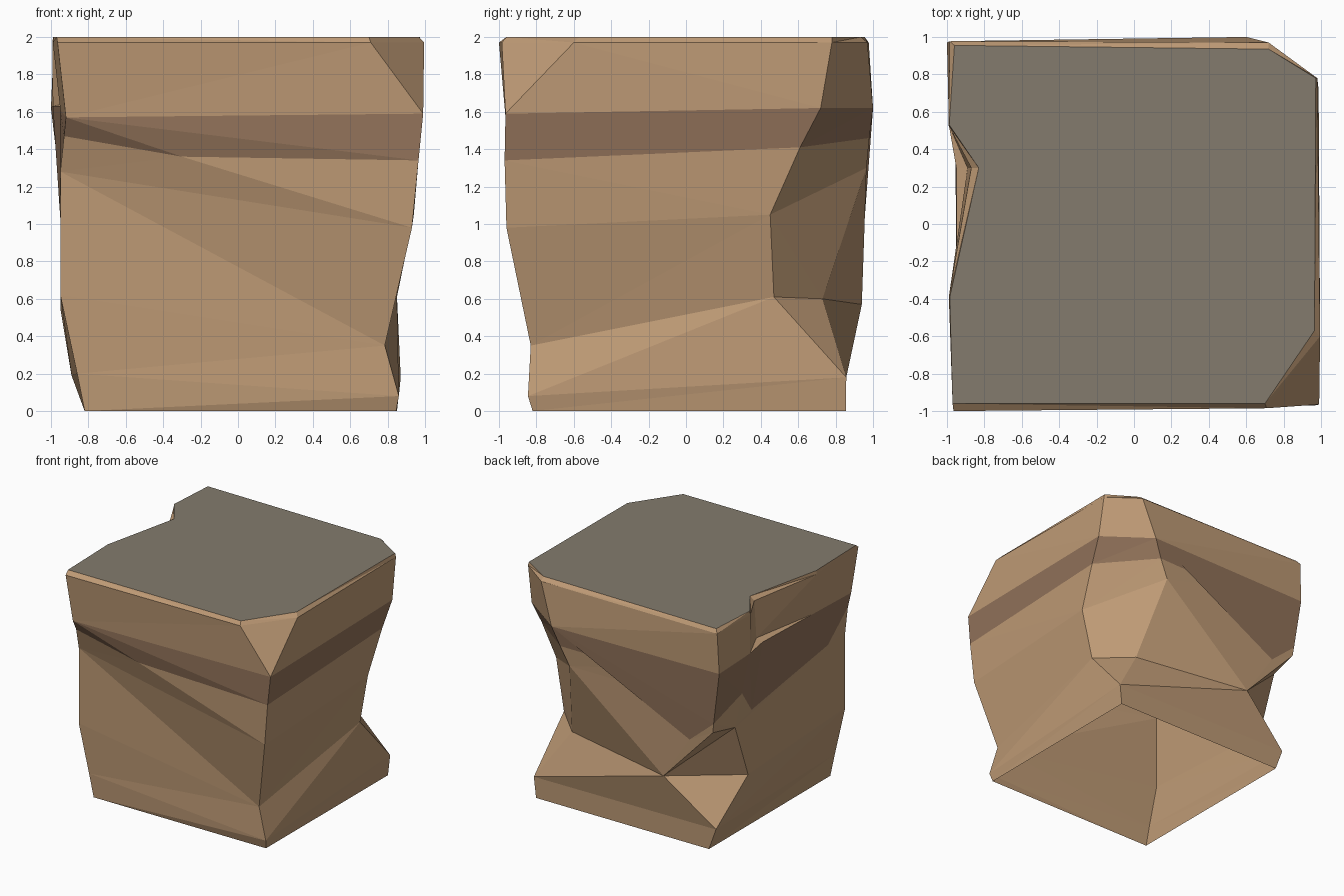
import bpy, bmesh, math

if "Cube" in bpy.data.objects:
    bpy.data.objects.remove(bpy.data.objects["Cube"])


def material(name, rgb):
    """Flat colour given as 0-255 sRGB, stored as linear."""
    m = bpy.data.materials.new(name)
    lin = [((c / 255 + 0.055) / 1.055) ** 2.4 for c in rgb]
    m.diffuse_color = (*lin, 1)
    m.use_nodes = True
    m.node_tree.nodes["Principled BSDF"].inputs["Base Color"].default_value = m.diffuse_color
    return m


sand, band, grey = 0, 1, 2
materials = [material("sand rock", (190, 154, 117)),
             material("brown stratum", (146, 115, 90)),
             material("grey plateau", (131, 123, 109))]

# Outlines of the rock, from the ground up, each anticlockwise from the front left
base = [(-.82, -.82, 0), (.845, -.82, 0), (.85, .855, 0), (-.82, .855, 0)]
foot = [(-.86, -.827, .2), (.86, -.845, .08), (.87, .857, .18), (-.89, .857, .19)]
# back corners broken away
waist = [(-.95, -.84, .62), (.785, -.83, .35), (.85, .47, .61), (.59, .73, .6),
         (-.44, .94, .57), (-.95, .5, .55)]
drip = (-.7, .95, .96)
shoulder = [(-.95, -.84, 1.28), (.93, -.96, .98), (.94, .45, 1.05), (.45, .965, 1.3),
            drip, (-.925, .95, 1.08), (-.95, .68, 1.03)]
# ragged lower edge of the stratum
stratum_low = [(-.93, -.905, 1.47), (-.3, -.94, 1.36), (.965, -.97, 1.34),
               (.967, .61, 1.41), (.53, .98, 1.46), (-.17, .97, 1.45),
               (-.19, .962, 1.3), drip, (-.935, .955, 1.16), (-.962, .6, 1.3),
               (-.955, .46, 1.1), (-.952, 0, 1.17), (-.95, -.6, 1.26)]
stratum_top = [(-.92, -.965, 1.57), (.99, -.965, 1.59), (.987, .72, 1.62),
               (.6, 1, 1.62), (-1, .97, 1.62), (-.99, .53, 1.63),
               (-.95, .3, 1.63), (-.95, -.39, 1.61)]
# same outline with the notch in the left side cut deeper
notch_floor = list(stratum_top)
notch_floor[6] = (-.89, .3, 1.65)
rim = [(-.965, -1, 1.97), (.71, -.985, 1.97), (.995, -.6, 1.97), (.98, .78, 1.97),
       (.72, .97, 1.97), (-.985, .977, 1.97), (-.993, .53, 1.97),
       (-.87, .3, 1.97), (-.99, -.39, 1.97)]
plateau = [(-.97, -.96, 2), (.7, -.96, 2), (.965, -.57, 2), (.972, .78, 2),
           (.72, .935, 2), (-.96, .955, 2), (-.988, .53, 2),
           (-.83, .3, 2), (-.985, -.39, 2)]

bm = bmesh.new()
verts = {}


def vert(p):
    if p not in verts:
        verts[p] = bm.verts.new(p)
    return verts[p]


def angle(p):
    start = math.radians(-145)
    return (math.atan2(p[1], p[0]) - start) % math.tau


def stitch(low, high, mat):
    """Wall between two outlines of any point count, matched by angle."""
    a = [(angle(p), p) for p in low] + [(angle(low[0]) + math.tau, low[0])]
    b = [(angle(p), p) for p in high] + [(angle(high[0]) + math.tau, high[0])]
    i = j = 0
    while i < len(low) or j < len(high):
        step_low = j == len(high) or (i < len(low) and a[i + 1][0] <= b[j + 1][0])
        if step_low:
            tri = (a[i][1], a[i + 1][1], b[j][1])
            i += 1
        else:
            tri = (a[i][1], b[j + 1][1], b[j][1])
            j += 1
        if len(set(tri)) == 3:
            bm.faces.new([vert(p) for p in tri]).material_index = mat


# Walls: sand rock with one brown stratum; the underside is open
stitch(base, foot, sand)
stitch(foot, waist, sand)
stitch(waist, shoulder, sand)
stitch(shoulder, stratum_low, sand)
stitch(stratum_low, stratum_top, band)
stitch(stratum_top, notch_floor, sand)
stitch(notch_floor, rim, sand)
stitch(rim, plateau, sand)

# Flat top
bm.faces.new([vert(p) for p in plateau]).material_index = grey

mesh = bpy.data.meshes.new("cliff_block")
bm.to_mesh(mesh)
bm.free()
for m in materials:
    mesh.materials.append(m)
bpy.context.collection.objects.link(bpy.data.objects.new("cliff_block", mesh))
